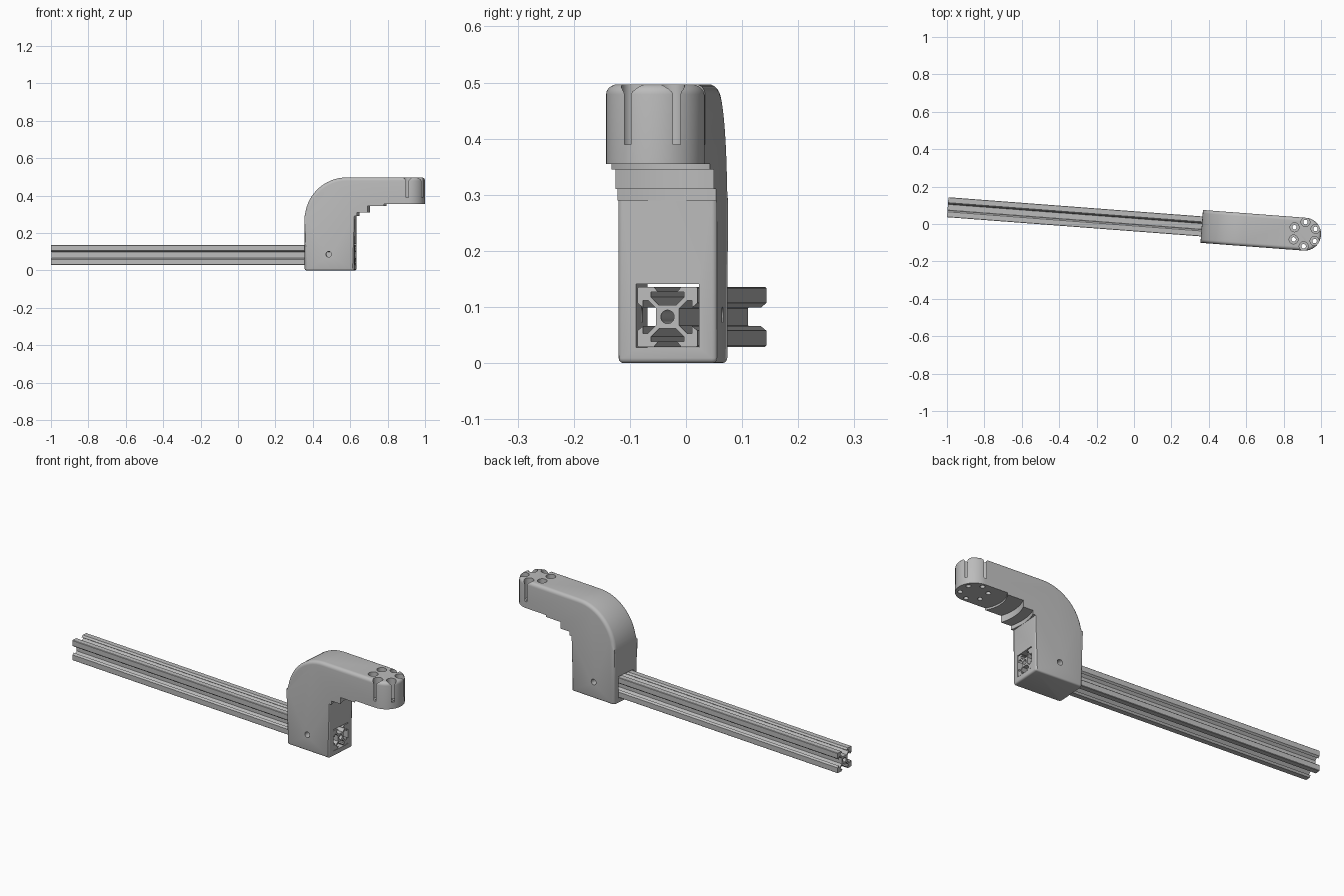
import bpy, bmesh, math
from mathutils import Matrix, Vector

cube = bpy.data.objects.get("Cube")
if cube:
    bpy.data.objects.remove(cube)

# Whole assembly is turned slightly about z
PLACE = Matrix.Translation((0, 0.0145, 0)) @ Matrix.Rotation(math.radians(-4.32), 4, 'Z')
HALF_W = 0.088            # half width of the arm
BACK, FRONT = 0.363, 0.63  # rear and front of the upright
TIP = 0.9145              # axis of the rounded tip
TOP = 0.497
UNDER = 0.29
RAIL_Z = 0.0825

gray = bpy.data.materials.new("light_gray")
gray.use_nodes = True
gray.diffuse_color = (0.5, 0.5, 0.5, 1)
gray.node_tree.nodes["Principled BSDF"].inputs["Base Color"].default_value = (0.5, 0.5, 0.5, 1)


def add_object(name, bm):
    bmesh.ops.recalc_face_normals(bm, faces=bm.faces)
    mesh = bpy.data.meshes.new(name)
    bm.to_mesh(mesh)
    bm.free()
    ob = bpy.data.objects.new(name, mesh)
    bpy.context.collection.objects.link(ob)
    return ob


def activate(ob):
    bpy.ops.object.select_all(action='DESELECT')
    ob.select_set(True)
    bpy.context.view_layer.objects.active = ob


def cut(ob, bm):
    """Subtract a closed bmesh from an object."""
    tool = add_object("cutter", bm)
    tool.hide_render = True
    mod = ob.modifiers.new("cut", 'BOOLEAN')
    mod.operation = 'DIFFERENCE'
    mod.solver = 'EXACT'
    mod.object = tool
    activate(ob)
    bpy.ops.object.modifier_apply(modifier=mod.name)
    bpy.data.objects.remove(tool)


def cylinder(x, y, z0, z1, r, n=24):
    bm = bmesh.new()
    place = Matrix.Translation((x, y, (z0 + z1) / 2))
    bmesh.ops.create_cone(bm, cap_ends=True, segments=n, radius1=r, radius2=r,
                          depth=z1 - z0, matrix=place)
    return bm


def round_edges(bm, rule, radius, segments):
    edges = [e for e in bm.edges if rule(e, (e.verts[0].co + e.verts[1].co) / 2)]
    bmesh.ops.bevel(bm, geom=edges, offset=radius, segments=segments, profile=0.5,
                    affect='EDGES', clamp_overlap=False)


def is_sharp(e):
    return len(e.link_faces) == 2 and e.calc_face_angle(0) > 0.6


def is_upright(e):
    return abs(e.verts[0].co.z - e.verts[1].co.z) > 0.05


# Arm: side profile with a large rounded shoulder, extruded across its width
R = 0.225
end = TIP + HALF_W
profile = [(FRONT, 0), (FRONT, UNDER), (end, UNDER), (end, TOP)]
for i in range(17):
    a = math.pi / 2 * (1 + i / 16)
    profile.append((BACK + R + R * math.cos(a), TOP - R + R * math.sin(a)))
profile.append((BACK, 0))
bm = bmesh.new()
face = bm.faces.new([bm.verts.new((x, -HALF_W, z)) for x, z in profile])
ext = bmesh.ops.extrude_face_region(bm, geom=[face])
bmesh.ops.translate(bm, vec=(0, 2 * HALF_W, 0),
                    verts=[g for g in ext["geom"] if isinstance(g, bmesh.types.BMVert)])
bmesh.ops.recalc_face_normals(bm, faces=bm.faces)
round_edges(bm, lambda e, m: m.x > end - 0.001 and is_upright(e), HALF_W - 0.0005, 20)
round_edges(bm, lambda e, m: is_sharp(e) and (
    m.z > UNDER + 0.01 or (m.x < BACK + 0.001 and is_upright(e))), 0.018, 5)
round_edges(bm, lambda e, m: is_sharp(e) and m.z < UNDER - 0.01, 0.009, 3)
arm = add_object("arm", bm)

# Stepped round clearance under the overhang
for radius, height in ((0.284, 0.31), (0.232, 0.345), (0.1525, 0.355)):
    cut(arm, cylinder(TIP, 0, 0.25, height, radius, 96))

# Ring of counterbored screw holes in the tip
for i in range(6):
    a = math.radians(30 + 60 * i)
    x, y = TIP + 0.065 * math.cos(a), 0.065 * math.sin(a)
    cut(arm, cylinder(x, y, 0.3, 0.6, 0.012))
    cut(arm, cylinder(x, y, 0.39, 0.6, 0.024))

# Square socket for the rail
bm = bmesh.new()
bmesh.ops.create_cube(bm, size=1, matrix=Matrix.Translation((0.5, 0, 0.0845))
                      @ Matrix.Diagonal((0.5, 0.112, 0.113, 1)))
cut(arm, bm)

# Clamp screw holes through both cheeks
bm = cylinder(0, 0, -0.15, 0.15, 0.015)
bmesh.ops.transform(bm, verts=bm.verts, matrix=Matrix.Translation((0.493, 0, 0.086))
                    @ Matrix.Rotation(math.pi / 2, 4, 'X'))
cut(arm, bm)
arm.data.materials.clear()
arm.data.materials.append(gray)
arm.matrix_world = PLACE
activate(arm)
bpy.ops.object.shade_smooth_by_angle(angle=math.radians(30))

# Rail: slotted square section, one side repeated four times, with a centre bore
side = [(-4.58, 10), (-3.1, 8.2), (-5.5, 8.2), (-5.5, 6.56), (-2.84, 3.9)]
side += [(-x, y) for x, y in reversed(side)] + [(9.6, 10), (10, 9.6)]
unit = 0.0535 / 10
section = []
for k in range(4):
    turn = Matrix.Rotation(-k * math.pi / 2, 2)
    section += [turn @ Vector(p) * unit for p in side]
bore = [Vector((math.cos(i * math.pi / 12), math.sin(i * math.pi / 12))) * 0.012
        for i in range(24)]
rail_start, rail_end = -0.9988, FRONT - 0.0005
curve = bpy.data.curves.new("rail", 'CURVE')
curve.dimensions = '2D'
curve.fill_mode = 'BOTH'
curve.extrude = (rail_end - rail_start) / 2
for loop in (section, bore):
    spline = curve.splines.new('POLY')
    spline.points.add(len(loop) - 1)
    for point, p in zip(spline.points, loop):
        point.co = (p.x, p.y, 0, 1)
    spline.use_cyclic_u = True
rail = bpy.data.objects.new("rail", curve)
bpy.context.collection.objects.link(rail)
activate(rail)
bpy.ops.object.convert(target='MESH')
rail = bpy.context.view_layer.objects.active
rail.name = "rail"
rail.data.materials.clear()
rail.data.materials.append(gray)
rail.matrix_world = (PLACE @ Matrix.Translation(((rail_start + rail_end) / 2, 0, RAIL_Z))
                     @ Matrix.Rotation(math.pi / 2, 4, 'Y'))
bpy.ops.object.shade_smooth_by_angle(angle=math.radians(20))
